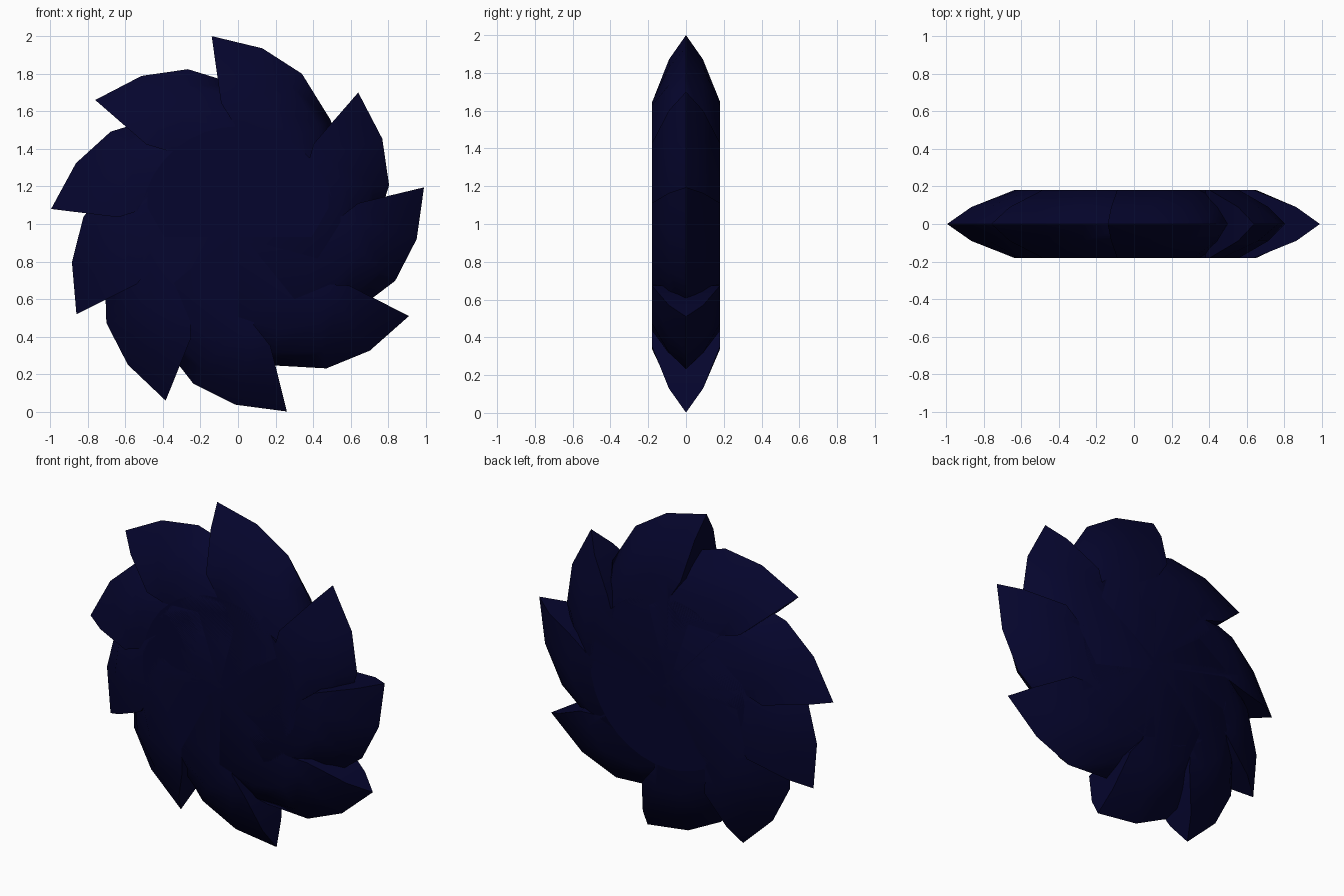
import bpy, bmesh, math

if "Cube" in bpy.data.objects:
    bpy.data.objects.remove(bpy.data.objects["Cube"])

navy = bpy.data.materials.new("dark navy")
navy.diffuse_color = (0.0015, 0.0015, 0.026, 1)
navy.use_nodes = True
navy.node_tree.nodes["Principled BSDF"].inputs["Base Color"].default_value = navy.diffuse_color

# Outer edge of one blade, relative to its tip: x, z, inward direction (degrees), bevel scale
STATIONS = [(0, 0, -82, 1), (.27, -.065, -113, .87), (.48, -.20, -135, .68),
            (.635, -.45, -156, .53), (.69, -.72, -172, .46)]
# Cross-section: distance in from the edge, half thickness
SECTION = [(0, 0), (.13, .09), (.36, .18)]
HALF = .18


def make_blade():
    bm = bmesh.new()
    sections = []
    for x, z, deg, k in STATIONS:
        a = math.radians(deg)
        pts = []
        for d, y in SECTION[::-1]:
            pts.append((x + k * d * math.cos(a), -y, z + k * d * math.sin(a)))
        for d, y in SECTION[1:]:
            pts.append((x + k * d * math.cos(a), y, z + k * d * math.sin(a)))
        sections.append([bm.verts.new(p) for p in pts])
    bend = [bm.verts.new((.125, s * HALF, -.475)) for s in (-1, 1)]
    core = [bm.verts.new((.14, s * HALF, -1.0)) for s in (-1, 1)]
    # tapered rim
    for a, b in zip(sections, sections[1:]):
        for i in range(4):
            bm.faces.new((a[i], a[i + 1], b[i + 1], b[i]))
    first, last = sections[0], sections[-1]
    # leading face and tail
    bm.faces.new(first)
    bm.faces.new(last)
    bm.faces.new((first[0], first[4], bend[1], bend[0]))
    bm.faces.new((bend[0], bend[1], core[1], core[0]))
    bm.faces.new((last[0], last[4], core[1], core[0]))
    # flat sides
    for side, i in ((0, 0), (1, 4)):
        bm.faces.new([s[i] for s in sections] + [core[side], bend[side]])
    bmesh.ops.recalc_face_normals(bm, faces=bm.faces)
    me = bpy.data.meshes.new("blade")
    bm.to_mesh(me)
    bm.free()
    me.materials.append(navy)
    return me


def smooth(ob, angle):
    bpy.ops.object.select_all(action='DESELECT')
    ob.select_set(True)
    bpy.context.view_layer.objects.active = ob
    bpy.ops.object.shade_smooth_by_angle(angle=math.radians(angle))


# Blades: tip x, tip z, clockwise turn
BLADES = [(-.14, 2.0, 0), (.64, 1.70, 49), (.99, 1.195, 84.5), (.91, .51, 125),
          (.26, .002, 174), (-.385, .06, 210), (-.86, .52, 251.5),
          (-.995, 1.08, 285), (-.76, 1.66, 319)]
mesh = make_blade()
for n, (x, z, turn) in enumerate(BLADES):
    ob = bpy.data.objects.new(f"blade_{n + 1}", mesh)
    bpy.context.collection.objects.link(ob)
    ob.location = (x, 0, z)
    ob.rotation_euler = (0, math.radians(turn), 0)
    if n == 0:
        smooth(ob, 80)

# Flat hub
bpy.ops.mesh.primitive_cylinder_add(vertices=36, radius=.52, depth=2 * HALF,
                                    location=(0, 0, 1), rotation=(math.pi / 2, 0, 0))
hub = bpy.context.object
hub.name = "hub"
hub.data.materials.append(navy)
smooth(hub, 30)
